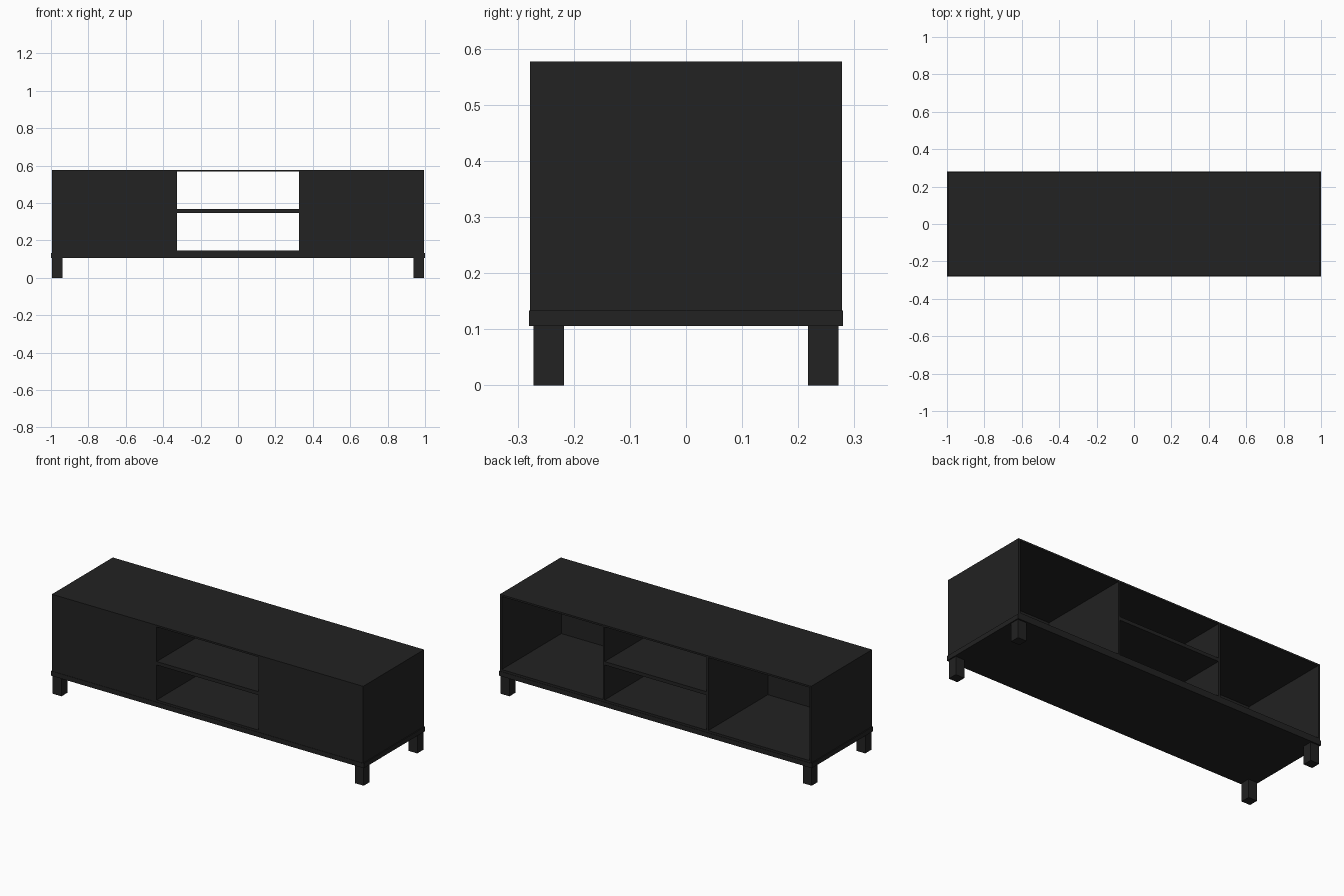
import bpy

if "Cube" in bpy.data.objects:
    bpy.data.objects.remove(bpy.data.objects["Cube"])

# Single charcoal finish
charcoal = bpy.data.materials.new("charcoal")
charcoal.diffuse_color = (0.016, 0.016, 0.016, 1)
charcoal.use_nodes = True
charcoal.node_tree.nodes["Principled BSDF"].inputs["Base Color"].default_value = charcoal.diffuse_color


def box(name, x, y, z):
    """Axis-aligned board given by its (min, max) on each axis."""
    bpy.ops.mesh.primitive_cube_add(size=1)
    o = bpy.context.object
    o.name = name
    for v in o.data.vertices:
        v.co = [r[0] if c < 0 else r[1] for c, r in zip(v.co, (x, y, z))]
    o.data.materials.append(charcoal)
    return o


def span(s, a, b):
    return tuple(sorted((s * a, s * b)))


D = 0.278                       # half depth of the case
FLOOR, TOP = 0.145, 0.567       # inner bottom and top heights

# Plinth, floor, top and middle shelf
box("plinth", (-1, 1), (-0.28, 0.28), (0.106, 0.133))
box("floor_panel", (-0.995, 0.995), (-D, D), (0.133, FLOOR))
box("top_panel", (-0.995, 0.995), (-D, D), (TOP, 0.577))
box("middle_shelf", (-0.325, 0.325), (-D, D), (0.347, 0.367))

for s, side in ((-1, "left"), (1, "right")):
    # Upright boards and the door in front of each side bay
    box(side + "_side_panel", span(s, 0.983, 0.995), (-D, D), (FLOOR, TOP))
    box(side + "_divider", span(s, 0.325, 0.337), (-D, D), (FLOOR, TOP))
    box(side + "_door", span(s, 0.337, 0.983), (-D, -0.266), (FLOOR, TOP))
    # Square legs
    for t, end in ((-1, "front"), (1, "back")):
        box(f"{end}_{side}_leg", span(s, 0.938, 0.994),
            span(t, 0.217, 0.272), (0, 0.106))
